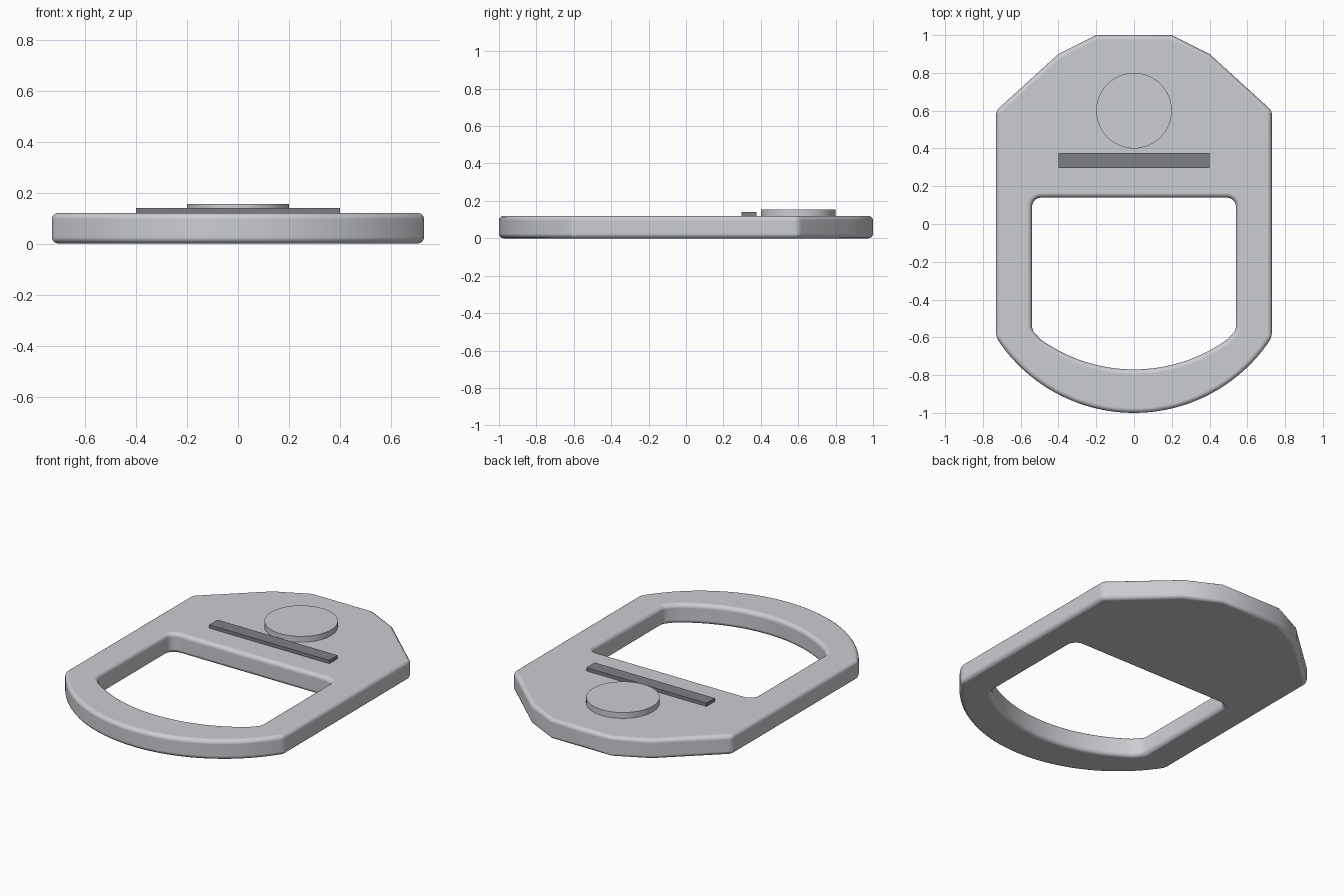
import bpy, bmesh
from math import asin, sin, cos, pi

cube = bpy.data.objects.get("Cube")
if cube:
    bpy.data.objects.remove(cube, do_unlink=True)

THICK = 0.12


def material(name, color):
    m = bpy.data.materials.new(name)
    m.use_nodes = True
    m.diffuse_color = color
    m.node_tree.nodes["Principled BSDF"].inputs["Base Color"].default_value = color
    return m


steel = material("light steel", (0.60, 0.61, 0.64, 1))
dark = material("dark grey", (0.21, 0.215, 0.23, 1))


def arc(half_width, y_end, y_bottom, steps):
    """Right half of a shallow bow, from its side end to the bottom centre."""
    sag = y_end - y_bottom
    r = (half_width ** 2 + sag ** 2) / (2 * sag)
    a = asin(half_width / r)
    return [(r * sin(a * (1 - i / steps)), y_bottom + r - r * cos(a * (1 - i / steps)))
            for i in range(steps + 1)]


def finish(obj, mat):
    obj.data.materials.append(mat)
    bpy.ops.object.select_all(action='DESELECT')
    obj.select_set(True)
    bpy.context.view_layer.objects.active = obj
    bpy.ops.object.shade_smooth_by_angle(angle=pi / 6)


# Plate: half outline with the opening, mirrored, extruded and rounded
outer = [(0, 1), (0.2, 1), (0.4, 0.9), (0.73, 0.6)] + arc(0.73, -0.6, -1, 20)
r = 0.05
corner = [(0.54 - r + r * cos(t * pi / 12), 0.14 - r + r * sin(t * pi / 12))
          for t in range(6, -1, -1)]
bow = [p for p in arc(0.54, -0.575, -0.77, 20) if p[0] < 0.50]
inner = [(0, 0.14)] + corner + [(0.54, -0.545), (0.533, -0.568), (0.518, -0.585)] + bow
bm = bmesh.new()
for s in (1, -1):
    bm.faces.new([bm.verts.new((s * x, y, 0)) for x, y in outer + inner[::-1]])
bmesh.ops.remove_doubles(bm, verts=bm.verts[:], dist=1e-4)
ext = bmesh.ops.extrude_face_region(bm, geom=bm.faces[:])
top = [v for v in ext["geom"] if isinstance(v, bmesh.types.BMVert)]
bmesh.ops.translate(bm, verts=top, vec=(0, 0, THICK))
bmesh.ops.recalc_face_normals(bm, faces=bm.faces[:])
mesh = bpy.data.meshes.new("plate")
bm.to_mesh(mesh)
bm.free()
plate = bpy.data.objects.new("plate", mesh)
bpy.context.collection.objects.link(plate)
finish(plate, steel)
bevel = plate.modifiers.new("rounded edges", 'BEVEL')
bevel.width = 0.025
bevel.segments = 4
bevel.limit_method = 'ANGLE'
bevel.angle_limit = pi / 6
bevel.use_clamp_overlap = False
bevel.harden_normals = True

# Raised round button
bpy.ops.mesh.primitive_cylinder_add(vertices=64, radius=0.2, depth=0.045,
                                    location=(0, 0.6, THICK + 0.0125))
button = bpy.context.object
button.name = "round_button"
finish(button, steel)

# Dark cross bar
bpy.ops.mesh.primitive_cube_add(size=1, location=(0, 0.337, THICK + 0.005))
bar = bpy.context.object
bar.name = "cross_bar"
bar.scale = (0.8, 0.08, 0.03)
finish(bar, dark)
